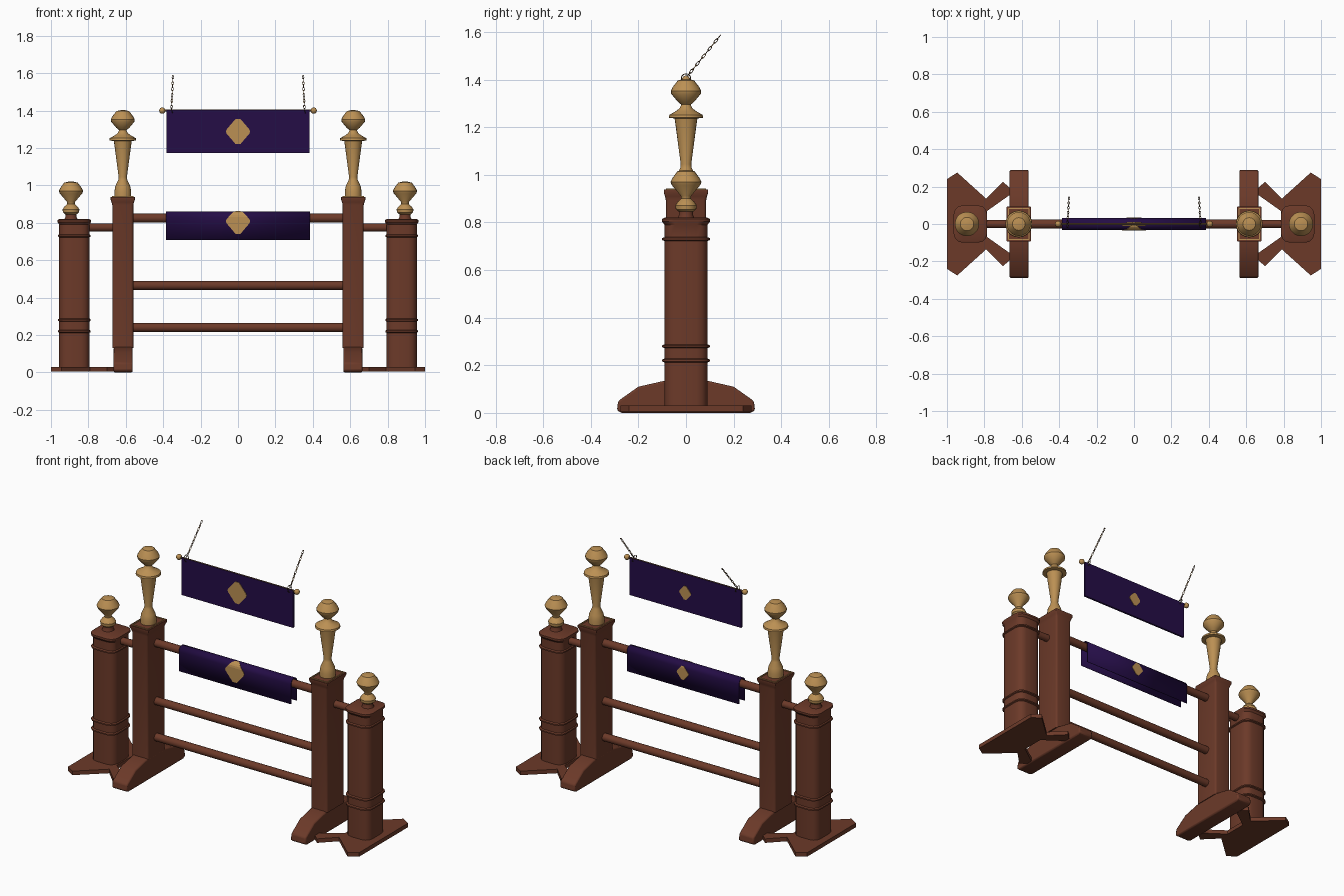
import bpy, bmesh
from math import sin, cos, pi, radians
from mathutils import Vector, Matrix

cube = bpy.data.objects.get("Cube")
if cube:
    bpy.data.objects.remove(cube, do_unlink=True)


def material(name, rgb):
    m = bpy.data.materials.new(name)
    m.use_nodes = True
    m.diffuse_color = (*rgb, 1)
    m.node_tree.nodes["Principled BSDF"].inputs["Base Color"].default_value = (*rgb, 1)
    return m


WOOD = material("red brown wood", (0.15, 0.042, 0.022))
GOLD = material("gold", (0.50, 0.28, 0.088))
CLOTH = material("deep purple cloth", (0.018, 0.004, 0.062))
BRONZE = material("dark bronze", (0.09, 0.045, 0.02))


def finish(bm, name, mat, smooth=True):
    bmesh.ops.recalc_face_normals(bm, faces=bm.faces)
    mesh = bpy.data.meshes.new(name)
    bm.to_mesh(mesh)
    bm.free()
    ob = bpy.data.objects.new(name, mesh)
    bpy.context.collection.objects.link(ob)
    mesh.materials.append(mat)
    if smooth:
        bpy.ops.object.select_all(action="DESELECT")
        ob.select_set(True)
        bpy.context.view_layer.objects.active = ob
        bpy.ops.object.shade_smooth_by_angle(angle=radians(35))
    return ob


def loft(name, mat, rings):
    """Skin closed rings of equal length and cap both ends."""
    bm = bmesh.new()
    rows = [[bm.verts.new(p) for p in ring] for ring in rings]
    n = len(rows[0])
    for a, b in zip(rows, rows[1:]):
        for i in range(n):
            j = (i + 1) % n
            bm.faces.new((a[i], a[j], b[j], b[i]))
    bm.faces.new(rows[0][::-1])
    bm.faces.new(rows[-1])
    return finish(bm, name, mat)


def post(name, x, sections):
    """Stack rounded rectangles: z, half width, half depth, corner radius."""
    def ring(z, hx, hy, r):
        pts = []
        for k, (sx, sy) in enumerate(((1, 1), (-1, 1), (-1, -1), (1, -1))):
            for t in range(4):
                a = (k + t / 3) * pi / 2
                pts.append((x + sx * (hx - r) + r * cos(a), sy * (hy - r) + r * sin(a), z))
        return pts
    return loft(name, WOOD, [ring(*s) for s in sections])


def turned(name, mat, x, profile, sides=20):
    """Turned part from radius, z pairs."""
    return loft(name, mat, [[(x + r * cos(2 * pi * i / sides), r * sin(2 * pi * i / sides), z)
                             for i in range(sides)] for r, z in profile])


def rod(name, mat, x0, x1, z, r, sides=14):
    ring = [(r * cos(2 * pi * i / sides), z + r * sin(2 * pi * i / sides)) for i in range(sides)]
    return loft(name, mat, [[(x, y, h) for y, h in ring] for x in (x0, x1)])


def box(name, mat, centre, size):
    bm = bmesh.new()
    bmesh.ops.create_cube(bm, size=1, matrix=Matrix.Translation(centre) @ Matrix.Diagonal((*size, 1)))
    return finish(bm, name, mat, False)


def emblem(name, side, y, z, half, bend=9):
    """Diamond plate that wraps over a crest of radius y above height bend."""
    bm = bmesh.new()
    rows = []
    for i in range(13):
        v = i / 6 - 1
        w = half * min(1.05 - abs(v) * 0.85, 0.97)
        h = z + v * half
        a = max(0, h - bend) / y
        py, pz = side * y * cos(a), min(h, bend) + y * sin(a)
        rows.append([bm.verts.new((sx * w, py, pz)) for sx in (-1, 1)])
    for a, b in zip(rows, rows[1:]):
        bm.faces.new((a[0], a[1], b[1], b[0]))
    ob = finish(bm, name, GOLD, False)
    mod = ob.modifiers.new("thickness", "SOLIDIFY")
    mod.thickness, mod.offset = 0.003, 0


def ring_link(name, mat, major, minor, matrix):
    """Small wire ring, placed by a matrix."""
    bm = bmesh.new()
    rows = [[bm.verts.new(matrix @ Vector(((major + minor * cos(b)) * cos(a),
                                          (major + minor * cos(b)) * sin(a), minor * sin(b))))
             for b in (k * pi / 3 for k in range(6))]
            for a in (i * pi / 6 for i in range(12))]
    for i in range(12):
        for k in range(6):
            p, q, m = rows[i], rows[(i + 1) % 12], (k + 1) % 6
            bm.faces.new((p[k], q[k], q[m], p[m]))
    return finish(bm, name, mat)


TALL_FINIAL = [(0.045, 0.935), (0.045, 0.965), (0.04, 0.995), (0.024, 1.03), (0.022, 1.045),
               (0.046, 1.225), (0.048, 1.237), (0.072, 1.24), (0.07, 1.252), (0.042, 1.268),
               (0.026, 1.28), (0.02, 1.295), (0.035, 1.308), (0.062, 1.34), (0.064, 1.352),
               (0.055, 1.37), (0.034, 1.397), (0.012, 1.402)]
SHORT_FINIAL = [(0.03, 0.845), (0.043, 0.855), (0.045, 0.872), (0.034, 0.888), (0.02, 0.9),
                (0.022, 0.912), (0.06, 0.957), (0.065, 0.97), (0.058, 0.985), (0.036, 1.015), (0.012, 1.02)]
BASE_HALF = [(1, 0.24), (0.945, 0.275), (0.79, 0.135), (0.70, 0.225), (0.66, 0.19), (0.665, 0.155), (0.785, 0.07)]
FOOT_HALF = [(0.29, 0.01), (0.285, 0.05), (0.2, 0.11), (0.09, 0.135)]

for s, side in ((-1, "right"), (1, "left")):
    # Outer column with raised bands
    sections = [(0.025, 0.081, 0.09, 0.045)]
    for z in (0.22, 0.28, 0.73):
        sections += [(z - 0.008, 0.081, 0.09, 0.045), (z - 0.004, 0.087, 0.1, 0.048),
                     (z + 0.004, 0.087, 0.1, 0.048), (z + 0.008, 0.081, 0.09, 0.045)]
    sections += [(0.79, 0.081, 0.09, 0.045), (0.803, 0.089, 0.1, 0.048), (0.815, 0.089, 0.1, 0.048),
                 (0.82, 0.08, 0.09, 0.045)]
    post(side + "_outer_column", s * 0.875, sections)
    turned(side + "_short_finial_neck", WOOD, s * 0.893, [(0.04, 0.81), (0.03, 0.83), (0.03, 0.85)])
    turned(side + "_short_finial", GOLD, s * 0.893, SHORT_FINIAL)

    # Splayed base plate under the outer column
    outline = BASE_HALF + [(x, -y) for x, y in reversed(BASE_HALF)]
    loft(side + "_base_plate", WOOD, [[(s * x, y, z) for x, y in outline] for z in (0.005, 0.03)])

    # Inner upright with a flared cap and gold trim
    post(side + "_upright", s * 0.616, [(0.13, 0.056, 0.085, 0.012), (0.895, 0.056, 0.085, 0.012),
                                        (0.91, 0.06, 0.088, 0.008), (0.925, 0.065, 0.093, 0.004),
                                        (0.938, 0.065, 0.093, 0.004)])
    for t in (-1, 1):
        box(side + "_cap_trim_side", GOLD, (s * 0.616 + t * 0.054, 0, 0.939), (0.005, 0.165, 0.006))
        box(side + "_cap_trim_end", GOLD, (s * 0.616, t * 0.082, 0.939), (0.108, 0.005, 0.006))
    turned(side + "_tall_finial", GOLD, s * 0.616, TALL_FINIAL)

    # Sloping foot under the upright
    foot = [(0.27, 0)] + FOOT_HALF
    foot = foot + [(-y, z) for y, z in reversed(foot)]
    ob = loft(side + "_foot", WOOD, [[(s * x, y, z) for y, z in foot] for x in (0.563, 0.665)])
    mod = ob.modifiers.new("soft edges", "BEVEL")
    mod.width, mod.segments = 0.008, 2

    # Short link between column and upright
    rod(side + "_connector", WOOD, s * 0.66, s * 0.80, 0.775, 0.022)

    # Hanging chain and the end knob of the banner pole
    bm = bmesh.new()
    bmesh.ops.create_uvsphere(bm, u_segments=14, v_segments=8, radius=0.017,
                              matrix=Matrix.Translation((s * 0.405, 0, 1.4)))
    finish(bm, side + "_pole_knob", GOLD)
    ring_link(side + "_pole_ring", BRONZE, 0.02, 0.002,
              Matrix.Translation((s * 0.355, 0, 1.405)) @ Matrix.Rotation(radians(75), 4, "Y"))
    start, end = Vector((s * 0.355, 0.01, 1.42)), Vector((s * 0.348, 0.138, 1.578))
    turn = (end - start).to_track_quat("X", "Z").to_matrix().to_4x4()
    for i in range(11):
        m = Matrix.Translation(start.lerp(end, i / 10)) @ turn
        m = m @ Matrix.Rotation((i % 2) * pi / 2, 4, "X") @ Matrix.Diagonal((1.9, 0.8, 1, 1))
        ring_link(side + "_chain_link", GOLD if i % 3 == 2 else BRONZE, 0.006, 0.0018, m)

# Crossing rails
for name, z in (("top_rail", 0.825), ("middle_rail", 0.465), ("lower_rail", 0.24)):
    rod(name, WOOD, -0.58, 0.58, z, 0.024)

# Upper hanging banner
rod("banner_pole", BRONZE, -0.4, 0.4, 1.4, 0.006)
box("upper_banner", CLOTH, (0, 0, 1.288), (0.766, 0.012, 0.232))
emblem("upper_front_emblem", -1, 0.008, 1.288, 0.067)
emblem("upper_back_emblem", 1, 0.008, 1.288, 0.042)

# Lower banner draped over the top rail
R, CREST = 0.029, 0.829
drape = [(-R, 0.708)] + [(-R * cos(i * pi / 12), CREST + R * sin(i * pi / 12)) for i in range(13)] + [(R, 0.708)]
bm = bmesh.new()
rows = [[bm.verts.new((x, y, z)) for x in (-0.385, 0.385)] for y, z in drape]
for a, b in zip(rows, rows[1:]):
    bm.faces.new((a[0], a[1], b[1], b[0]))
cloth = finish(bm, "lower_banner", CLOTH)
mod = cloth.modifiers.new("thickness", "SOLIDIFY")
mod.thickness, mod.offset = 0.004, 0
emblem("lower_front_emblem", -1, R + 0.003, 0.808, 0.067, CREST)
emblem("lower_back_emblem", 1, R + 0.003, 0.8, 0.042, CREST)
